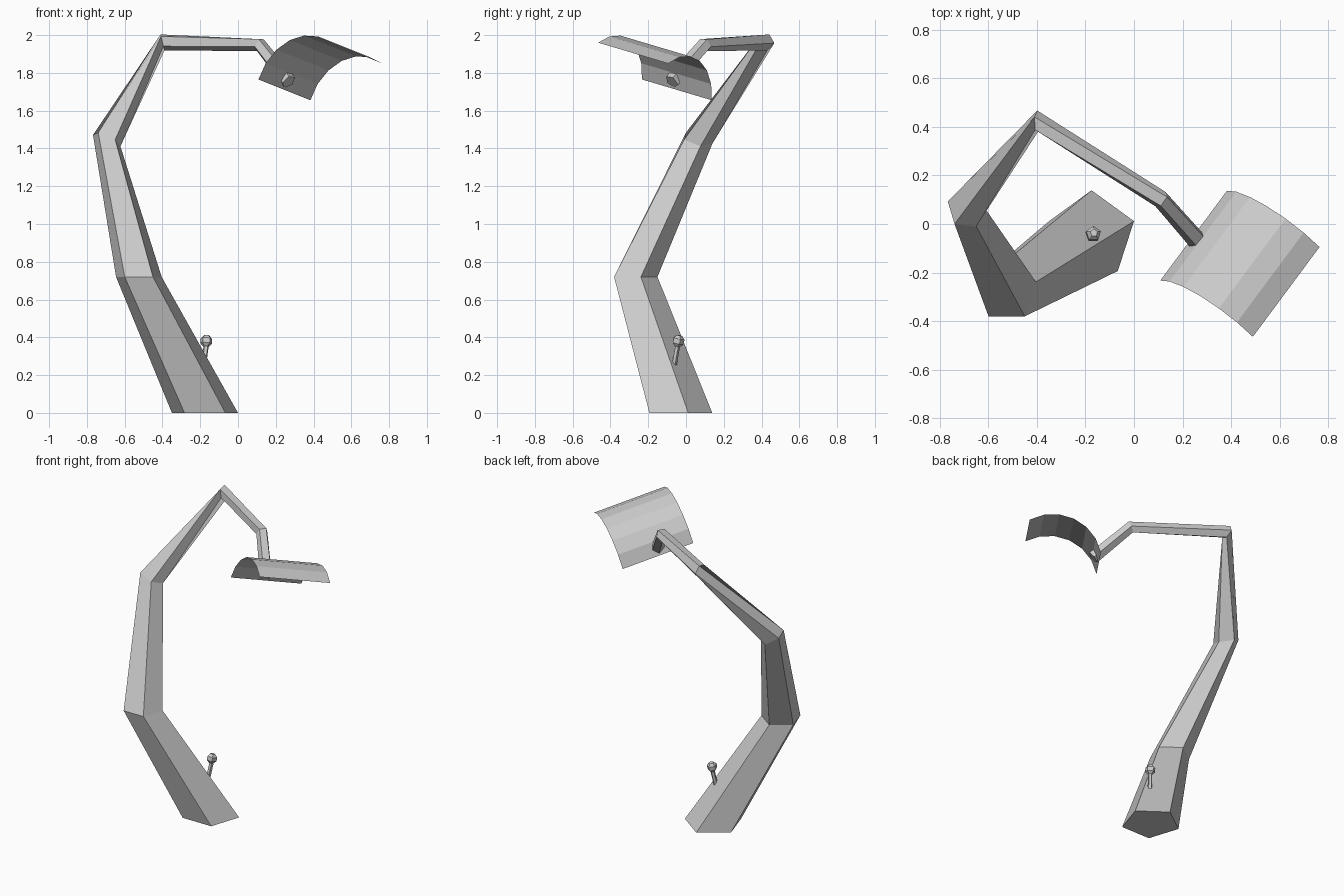
import bpy, math
from mathutils import Vector as V

if "Cube" in bpy.data.objects:
    bpy.data.objects.remove(bpy.data.objects["Cube"])


def make(name, verts, faces):
    me = bpy.data.meshes.new(name)
    me.from_pydata(verts, [], faces)
    me.update()
    ob = bpy.data.objects.new(name, me)
    bpy.context.collection.objects.link(ob)
    return ob


def sweep(name, rings, n=5):
    """Loft n-sided rings: (centre, radius, normal, direction of first corner)."""
    verts, faces = [], []
    for c, r, nor, first in rings:
        w = V(nor).normalized()
        u = V(first)
        u = (u - w * u.dot(w)).normalized()
        v = w.cross(u)
        for i in range(n):
            a = 2 * math.pi * i / n
            verts.append(V(c) + r * (u * math.cos(a) + v * math.sin(a)))
    for k in range(len(rings) - 1):
        for i in range(n):
            j = (i + 1) % n
            faces.append((k * n + i, k * n + j, (k + 1) * n + j, (k + 1) * n + i))
    faces.append(tuple(reversed(range(n))))
    faces.append(tuple(range(len(verts) - n, len(verts))))
    return make(name, verts, faces)


# Bent, tapering five-sided arm
sweep("lamp_arm", [
    ((-0.175, -0.045, 0), 0.184, (0, 0, 1), (0, 1, 0)),
    ((-0.525, -0.278, 0.72), 0.127, (0, 0, 1), (0, 1, 0)),
    ((-0.695, 0.06, 1.448), 0.083, (0.443, 0.27, 1), (0, 1, -0.27)),
    ((-0.40, 0.422, 1.963), 0.046, (1, 0, 0.25), (0.2, 0.2, -0.98)),
    ((0.113, 0.1, 1.95), 0.038, (1.36, -0.97, -0.74), (-0.3, 0.2, -0.8)),
    ((0.268, -0.075, 1.753), 0.041, (0.16, -0.18, -0.2), (-0.4, 0.25, -0.6)),
])

# Switch: thin stalk with a small faceted knob
sweep("switch_stalk", [
    ((-0.175, -0.045, 0.0), 0.017, (0, 0, 1), (0, 1, 0)),
    ((-0.182, -0.064, 0.25), 0.014, (0.1, 0.2, 1), (0, 1, 0)),
    ((-0.168, -0.044, 0.36), 0.014, (0.1, 0.2, 1), (0, 1, 0)),
])
axis = V((0.1, 0.2, 1)).normalized()
knob_centre = V((-0.168, -0.042, 0.381))
sweep("switch_knob", [
    (knob_centre + axis * t, r, axis, (0, 1, 0))
    for t, r in ((-0.03, 0.016), (-0.013, 0.032), (0.013, 0.032), (0.03, 0.016))])

# Shade: thin curved sheet, part of a cylinder
length = V((0.275, 0.37, -0.11))
across = V((0.784, -0.476, 0.400)).normalized()
up = across.cross(length).normalized()
mid = V((0.574, 0.021, 1.7525))
R, half, segs = 0.30, math.radians(54.3), 6
centre = mid - up * R * math.cos(half)
verts, faces = [], []
for i in range(segs + 1):
    t = -half + 2 * half * i / segs
    p = centre + R * (across * math.sin(t) + up * math.cos(t))
    verts += [p, p - length]
    if i:
        k = 2 * i
        faces.append((k - 2, k - 1, k + 1, k))
make("lamp_shade", verts, faces)
